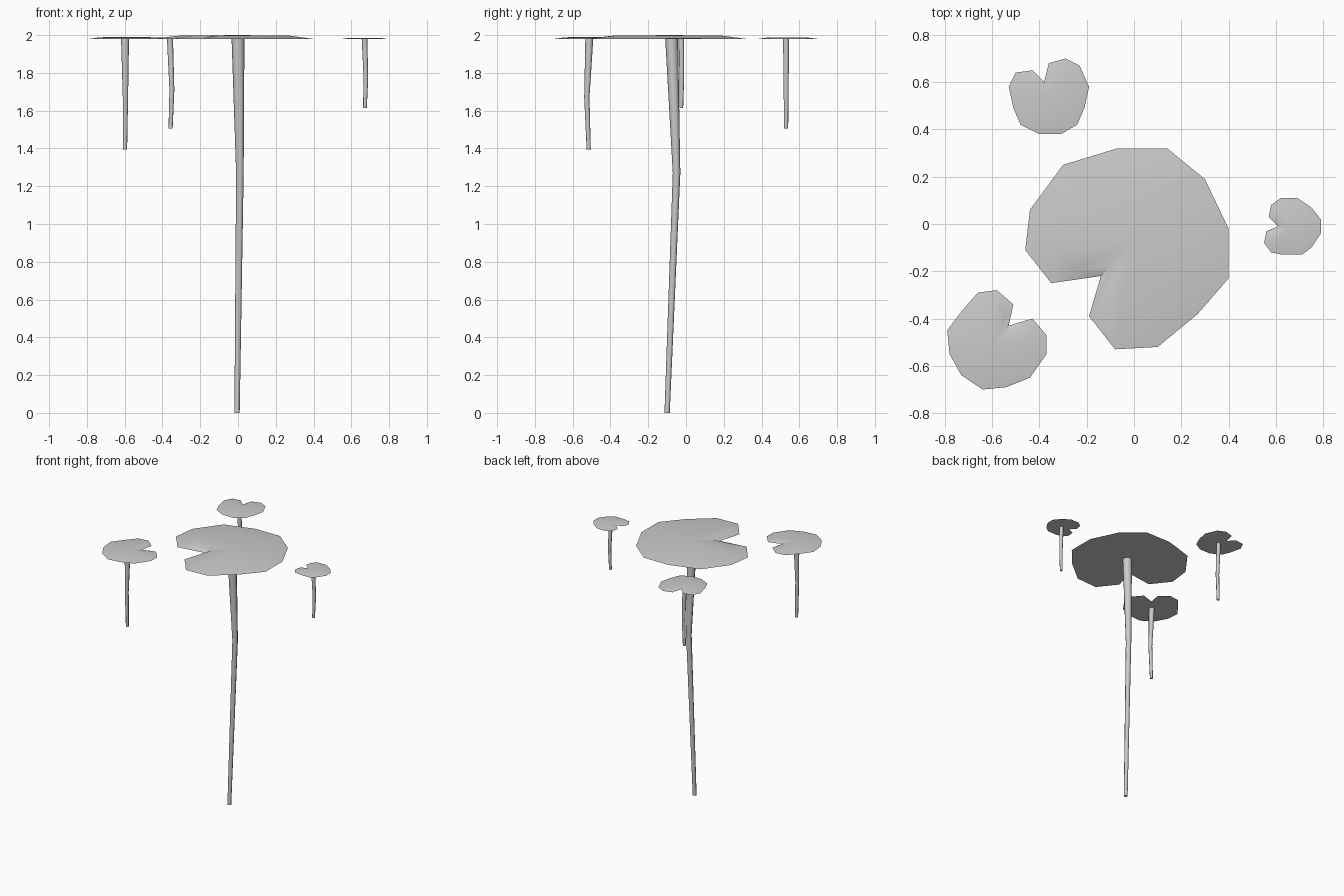
import bpy
import bmesh
import math
from mathutils import Vector

default = bpy.data.objects.get("Cube")
if default:
    bpy.data.objects.remove(default, do_unlink=True)

RIM_HEIGHT = 1.98
STEM_SIDES = 8

# One plain grey for pads and stems
grey = bpy.data.materials.new("plain_grey")
grey.use_nodes = True
colour = (0.6, 0.6, 0.6, 1)
grey.diffuse_color = colour
grey.node_tree.nodes["Principled BSDF"].inputs["Base Color"].default_value = colour


def finish(bm, name, angle):
    """Turn a bmesh into a named, smooth-shaded object."""
    bmesh.ops.recalc_face_normals(bm, faces=bm.faces)
    mesh = bpy.data.meshes.new(name)
    bm.to_mesh(mesh)
    bm.free()
    mesh.materials.append(grey)
    obj = bpy.data.objects.new(name, mesh)
    bpy.context.collection.objects.link(obj)
    bpy.ops.object.select_all(action="DESELECT")
    obj.select_set(True)
    bpy.context.view_layer.objects.active = obj
    bpy.ops.object.shade_smooth_by_angle(angle=math.radians(angle))
    return obj


def bridge(bm, lower, upper):
    """Join two closed rings of vertices with quads."""
    count = len(lower)
    for i in range(count):
        j = (i + 1) % count
        bm.faces.new((lower[i], lower[j], upper[j], upper[i]))


def make_pad(name, outline, centre, dome):
    """Notched leaf: flat underside, sloping border and a nearly flat crown."""
    bm = bmesh.new()
    middle = Vector((*centre, RIM_HEIGHT))
    rim_points = [Vector((x / 100, y / 100, RIM_HEIGHT)) for x, y in outline]
    rim = [bm.verts.new(p) for p in rim_points]
    crown = []
    for p in rim_points:
        q = middle.lerp(p, 0.68)
        q.z += dome * 0.85
        crown.append(bm.verts.new(q))
    bridge(bm, rim, crown)
    top = bm.verts.new(middle + Vector((0, 0, dome)))
    for i, v in enumerate(crown):
        bm.faces.new((v, crown[(i + 1) % len(crown)], top))
    bm.faces.new(rim[::-1])
    # The underside meets the border at a crisp edge
    obj = finish(bm, name, 30)
    sharp = obj.data.attributes.get("sharp_face")
    for poly in obj.data.polygons:
        if len(poly.vertices) > 4:
            poly.use_smooth = False
    return obj


def make_stem(name, path):
    """Tapered stem swept through (x, y, z, radius) stations."""
    bm = bmesh.new()
    rings = []
    for x, y, z, radius in path:
        ring = []
        for i in range(STEM_SIDES):
            a = math.tau * i / STEM_SIDES
            ring.append(bm.verts.new((x + radius * math.cos(a), y + radius * math.sin(a), z)))
        rings.append(ring)
    for lower, upper in zip(rings, rings[1:]):
        bridge(bm, lower, upper)
    bm.faces.new(rings[0])
    bm.faces.new(rings[-1])
    return finish(bm, name, 50)


# Pad outlines in hundredths of a unit
large = [(-7, 32), (14, 32), (30, 19), (40, -2), (40, -23), (27, -38), (10, -52),
         (-8, -53), (-19, -39), (-14, -22), (-35, -25), (-46, -11), (-44, 6), (-30, 25)]
back = [(-29, 70), (-23, 67), (-19, 58), (-21, 49), (-24, 42), (-31, 38), (-40, 38),
        (-48, 42), (-51, 49), (-53, 58), (-50, 64), (-43, 65), (-38, 60), (-36, 68)]
left = [(62, 11), (69, 11), (75, 7), (79, 2), (79, -4), (75, -10), (71, -13),
        (63, -13), (58, -12), (55, -8), (56, -3), (61, -1), (57, 3), (58, 8)]
front = [(-66, -29), (-58, -28), (-51, -34), (-53, -43), (-43, -40), (-37, -47), (-37, -55),
         (-44, -65), (-54, -69), (-64, -70), (-73, -64), (-78, -55), (-79, -45), (-73, -37)]

make_pad("large_pad", large, (0, -0.08), 0.02)
make_pad("back_pad", back, (-0.36, 0.53), 0.008)
make_pad("left_pad", left, (0.67, -0.02), 0.006)
make_pad("front_pad", front, (-0.6, -0.51), 0.01)

# Stems, from the foot to the pad
make_stem("large_stem", [(-0.005, -0.1, 0, 0.014), (0.01, -0.05, 1.27, 0.02),
                         (0, -0.076, RIM_HEIGHT, 0.034)])
make_stem("back_stem", [(-0.357, 0.53, 1.505, 0.011), (-0.35, 0.53, 1.71, 0.013),
                        (-0.36, 0.53, RIM_HEIGHT, 0.016)])
make_stem("left_stem", [(0.672, -0.025, 1.615, 0.01), (0.677, -0.022, 1.77, 0.012),
                        (0.67, -0.025, RIM_HEIGHT, 0.015)])
make_stem("front_stem", [(-0.598, -0.515, 1.395, 0.011), (-0.596, -0.525, 1.67, 0.014),
                         (-0.598, -0.512, RIM_HEIGHT, 0.021)])
